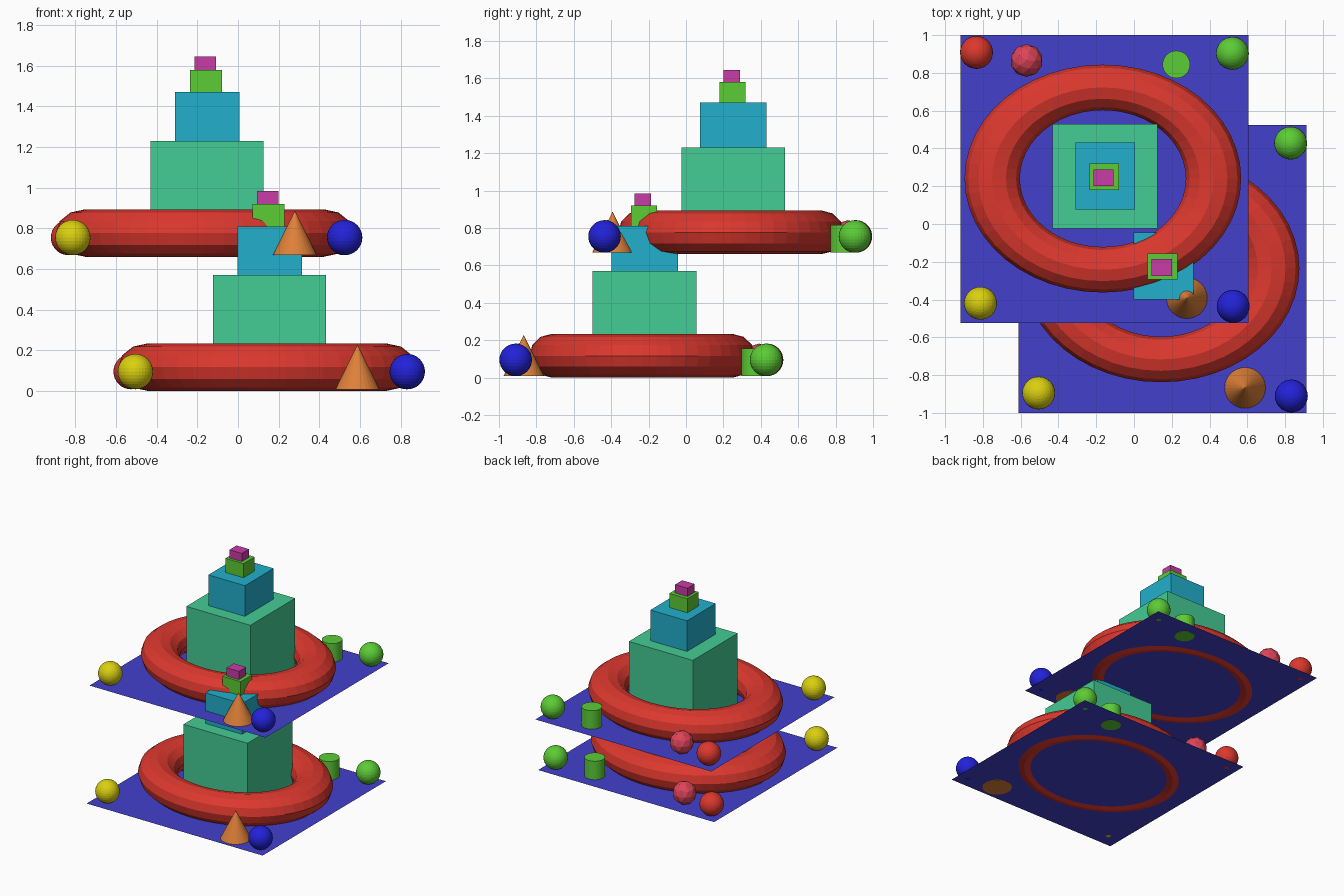
import bpy

if "Cube" in bpy.data.objects:
    bpy.data.objects.remove(bpy.data.objects["Cube"])

# Flat colours
def srgb(h):
    vals = [int(h[i:i + 2], 16) / 255 for i in (0, 2, 4)]
    return [v / 12.92 if v < 0.04045 else ((v + 0.055) / 1.055) ** 2.4 for v in vals] + [1]

MATS = {}
for mat_name, code in dict(indigo="4340CC", red="DC382E", mint="44CC94", cyan="22AFCC",
                           green="5CCC36", magenta="C83CA6", yellow="DAD010", blue="2222DA",
                           orange="DE8038", rose="DC4458").items():
    MATS[mat_name] = bpy.data.materials.new(mat_name)
    MATS[mat_name].diffuse_color = srgb(code)

BASE = 0.010      # height of the plate within one tier
BALL_R = 0.087
BALL_Z = 0.095


def finish(name, color, scale=(1, 1, 1)):
    ob = bpy.context.object
    ob.name = name
    ob.scale = scale
    ob.data.materials.clear()
    ob.data.materials.append(MATS[color])
    return ob


def tier(label, ox, oy, oz):
    def at(x, y, z):
        return (ox + x, oy + y, oz + z)

    # Thin square plate
    bpy.ops.mesh.primitive_plane_add(size=1.525, location=at(0, 0, BASE))
    finish(label + "_plate", "indigo")

    # Stretched ring around the tower
    bpy.ops.mesh.primitive_torus_add(major_radius=1, minor_radius=0.25, major_segments=48,
                                     minor_segments=12, location=at(-0.008, 0.003, 0.117))
    finish(label + "_ring", "red", (0.586, 0.4825, 0.468))

    # Stepped tower of boxes: name, colour, x, y, width, depth, bottom, top
    for name, col, x, y, w, d, z0, z1 in (
            ("tower_base", "mint", 0.004, 0.015, 0.555, 0.555, BASE + 0.002, 0.57),
            ("tower_middle", "cyan", 0.005, 0.016, 0.317, 0.355, 0.57, 0.81),
            ("tower_upper", "green", 0.000, 0.012, 0.157, 0.139, 0.81, 0.92),
            ("tower_tip", "magenta", -0.004, 0.007, 0.107, 0.088, 0.92, 0.985)):
        bpy.ops.mesh.primitive_cube_add(size=1, location=at(x, y, (z0 + z1) / 2))
        finish(label + "_" + name, col, (w, d, z1 - z0))

    # Balls near the corners
    for name, col, x, y in (("red_ball", "red", -0.677, 0.671),
                            ("green_ball", "green", 0.678, 0.666),
                            ("yellow_ball", "yellow", -0.656, -0.657),
                            ("blue_ball", "blue", 0.682, -0.673)):
        bpy.ops.mesh.primitive_uv_sphere_add(segments=32, ring_count=16, radius=BALL_R,
                                             location=at(x, y, BALL_Z))
        finish(label + "_" + name, col)

    # Faceted ball
    bpy.ops.mesh.primitive_ico_sphere_add(subdivisions=2, radius=BALL_R,
                                          location=at(-0.412, 0.628, BALL_Z))
    finish(label + "_faceted_ball", "rose")

    # Short cylinder
    z0, z1 = BASE - 0.002, 0.155
    bpy.ops.mesh.primitive_cylinder_add(vertices=32, radius=0.073, depth=z1 - z0,
                                        location=at(0.381, 0.607, (z0 + z1) / 2))
    finish(label + "_cylinder", "green")

    # Cone
    z1 = 0.228
    bpy.ops.mesh.primitive_cone_add(vertices=32, radius1=0.109, radius2=0, depth=z1 - z0,
                                    location=at(0.437, -0.630, (z0 + z1) / 2))
    finish(label + "_cone", "orange")


# Two identical tiers, the upper one shifted left and back
tier("lower", 0.151, -0.2375, 0.0)
tier("upper", -0.157, 0.2375, 0.66)

for m in bpy.data.materials:
    if m.users and not m.is_grease_pencil:
        m.use_nodes = True
        m.node_tree.nodes["Principled BSDF"].inputs["Base Color"].default_value = m.diffuse_color
